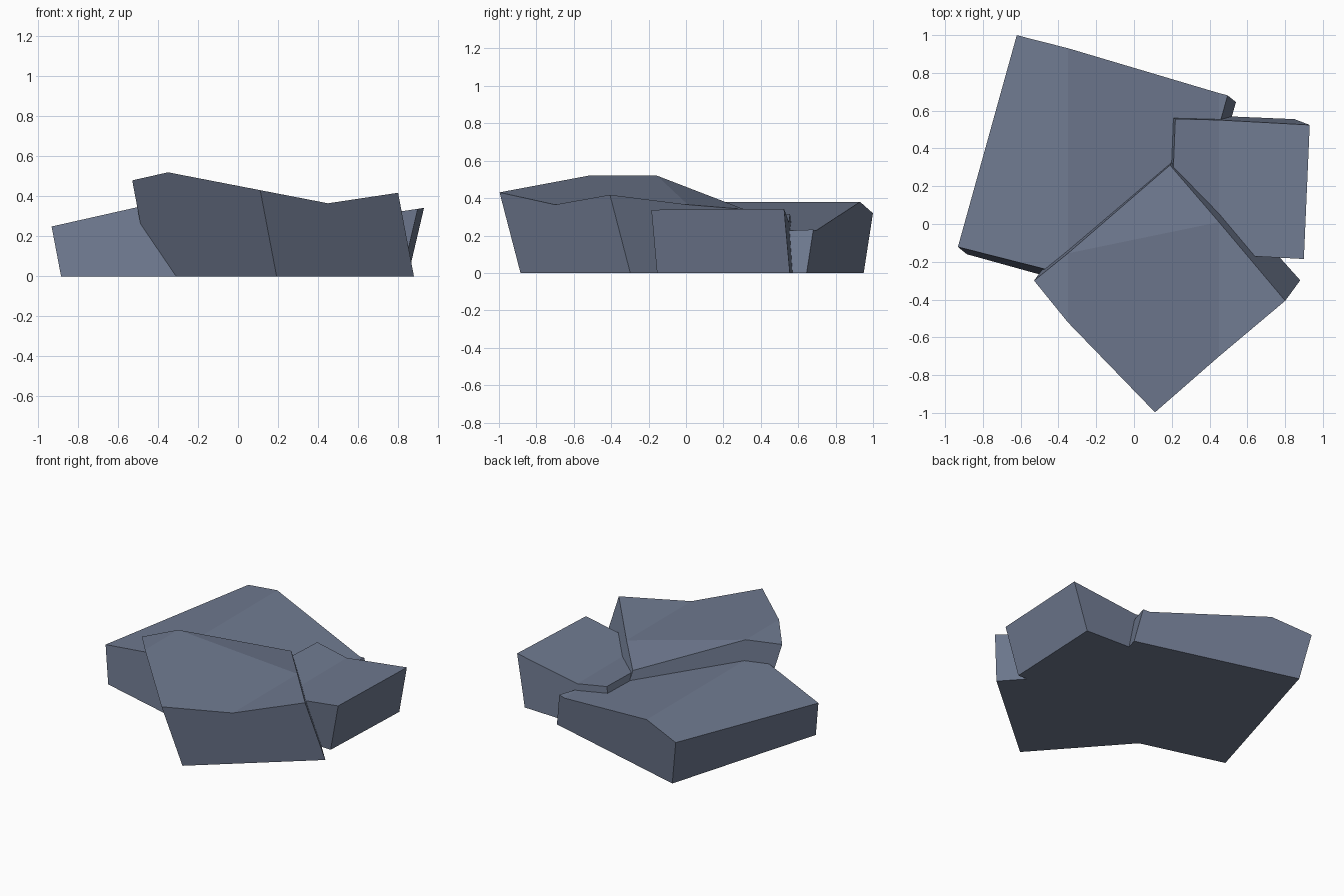
import bpy, bmesh
from mathutils import Vector

if "Cube" in bpy.data.objects:
    bpy.data.objects.remove(bpy.data.objects["Cube"])

stone = bpy.data.materials.new("slate_blue_grey")
stone.diffuse_color = (0.16, 0.195, 0.28, 1)
stone.use_nodes = True
stone.node_tree.nodes["Principled BSDF"].inputs["Base Color"].default_value = stone.diffuse_color

# Shared roof profile: ridge at x = -0.35, valley at x = 0.45
RIDGE, VALLEY = -0.35, 0.45


def height(x, base):
    if x < RIDGE:
        return base + 0.225 * (x - RIDGE)
    if x < VALLEY:
        return base - 0.194 * (x - RIDGE)
    return base - 0.155 + 0.15 * (x - VALLEY)


def leaning_block(name, footprint, lean, base, drop_corner=None):
    """Slab leaning sideways, its top folded along the ridge and valley."""
    lx, ly = lean
    bm = bmesh.new()
    bm.faces.new([bm.verts.new((x, y, 0)) for x, y in footprint])
    # fold lines, traced back down the lean to the footprint
    for fold in (RIDGE, VALLEY):
        bmesh.ops.bisect_plane(bm, geom=bm.verts[:] + bm.edges[:] + bm.faces[:],
                               plane_co=(fold - lx * height(fold, base), 0, 0),
                               plane_no=(1, 0, 0))
    ext = bmesh.ops.extrude_face_region(bm, geom=bm.faces[:], use_keep_orig=True)
    top = [v for v in ext["geom"] if isinstance(v, bmesh.types.BMVert)]
    low = None
    if drop_corner is not None:
        target = Vector((*footprint[drop_corner[0]], 0))
        low = min(top, key=lambda v: (v.co - target).length)
    for v in top:
        z = base
        for _ in range(12):
            z = height(v.co.x + lx * z, base)
        if v is low:
            z = drop_corner[1]
        v.co += Vector((lx * z, ly * z, z))
    # chipped corner: crease across the fold ends beside it
    if low:
        ends = [e.other_vert(low) for e in low.link_edges]
        ends = [v for v in ends if v.co.z > 0.01]
        bmesh.ops.connect_verts(bm, verts=ends)
    bmesh.ops.recalc_face_normals(bm, faces=bm.faces[:])
    mesh = bpy.data.meshes.new(name)
    bm.to_mesh(mesh)
    bm.free()
    mesh.materials.append(stone)
    obj = bpy.data.objects.new(name, mesh)
    bpy.context.collection.objects.link(obj)
    return obj


# Three slabs, each leaning outward
leaning_block("front_slab",
              [(0.193, -0.885), (0.88, -0.298), (0.255, 0.40), (-0.438, -0.175)],
              (-0.19, -0.26), 0.52, drop_corner=(2, 0.34))
leaning_block("left_slab",
              [(-0.885, -0.16), (0.215, -0.465), (0.54, 0.645), (-0.56, 0.95)],
              (-0.19, 0.155), 0.38)
leaning_block("right_slab",
              [(0.115, -0.125), (0.82, -0.155), (0.85, 0.555), (0.145, 0.585)],
              (0.235, -0.09), 0.425)
